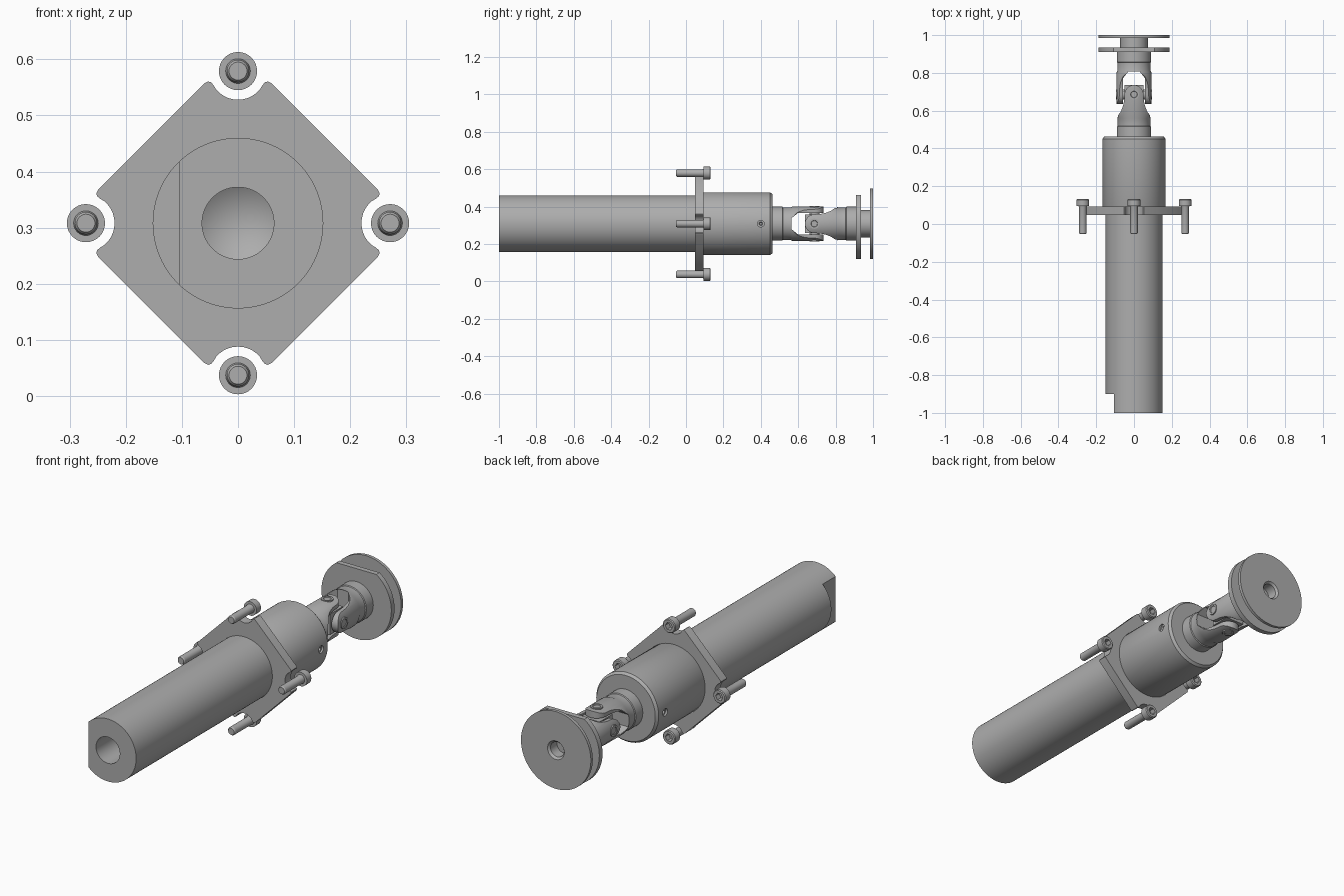
import bpy, bmesh
from math import sin, cos, pi, radians
from mathutils import Matrix, Vector

if "Cube" in bpy.data.objects:
    bpy.data.objects.remove(bpy.data.objects["Cube"], do_unlink=True)

AXIS_Z = 0.308      # height of the shaft axis
JOINT_Y = 0.686     # crossing point of the joint pins
BOLT_R = 0.271      # distance of the screws from the axis

steel = bpy.data.materials.new("steel_grey")
steel.use_nodes = True
grey = (0.42, 0.42, 0.42, 1)
steel.diffuse_color = grey
steel.node_tree.nodes["Principled BSDF"].inputs["Base Color"].default_value = grey
parts = []


def finish(name, bm, keep=True):
    bmesh.ops.recalc_face_normals(bm, faces=bm.faces)
    mesh = bpy.data.meshes.new(name)
    bm.to_mesh(mesh)
    bm.free()
    mesh.materials.append(steel)
    ob = bpy.data.objects.new(name, mesh)
    bpy.context.collection.objects.link(ob)
    if keep:
        parts.append(ob)
    return ob


def lathe(name, profile, segs=64, keep=True):
    """Turn (radius, y) points around the y axis."""
    bm = bmesh.new()
    vs = [bm.verts.new((r, y, 0)) for r, y in profile]
    edges = [bm.edges.new(p) for p in zip(vs, vs[1:])]
    bmesh.ops.spin(bm, geom=vs + edges, cent=(0, 0, 0), axis=(0, 1, 0),
                   angle=2 * pi, steps=segs)
    bmesh.ops.remove_doubles(bm, verts=bm.verts, dist=1e-5)
    return finish(name, bm, keep)


def prism(name, points, put, lo, hi, keep=True):
    """Extrude a flat outline; put(u, v, w) places each point."""
    bm = bmesh.new()
    face = bm.faces.new([bm.verts.new(put(u, v, lo)) for u, v in points])
    ext = bmesh.ops.extrude_face_region(bm, geom=[face])
    shift = Vector(put(0, 0, hi)) - Vector(put(0, 0, lo))
    bmesh.ops.translate(bm, vec=shift,
                        verts=[e for e in ext["geom"] if isinstance(e, bmesh.types.BMVert)])
    return finish(name, bm, keep)


def box(name, size, centre, keep=False):
    bm = bmesh.new()
    bmesh.ops.create_cube(bm, size=1, matrix=Matrix.Translation(centre) @ Matrix.Diagonal((*size, 1)))
    return finish(name, bm, keep)


def carve(ob, cutter, operation="DIFFERENCE"):
    mod = ob.modifiers.new("carve", "BOOLEAN")
    mod.operation, mod.object, mod.solver = operation, cutter, "EXACT"
    bpy.context.view_layer.update()
    done = ob.evaluated_get(bpy.context.evaluated_depsgraph_get())
    mesh = bpy.data.meshes.new_from_object(done)
    ob.modifiers.clear()
    ob.data = mesh
    bpy.data.objects.remove(cutter, do_unlink=True)


# Main tube with drilled front bore and a flat at the front end
tube = lathe("main_tube", [(0, -0.67), (0.064, -0.71), (0.064, -1), (0.152, -1),
                           (0.152, 0.06), (0, 0.06)], 96)
carve(tube, box("flat_cutter", (0.1, 0.2, 0.5), (-0.155, -1, 0)))

# Housing with a set screw hole on each side
housing = lathe("housing", [(0, 0.05), (0.15, 0.05), (0.168, 0.09), (0.168, 0.45),
                            (0.158, 0.462), (0, 0.462)], 96)
for side in (-1, 1):
    hole = lathe("hole_cutter", [(0, -0.03), (0.018, -0.03), (0.018, 0.03), (0, 0.03)], 24, False)
    hole.matrix_world = Matrix.Translation((side * 0.168, 0.4, 0)) @ Matrix.Rotation(pi / 2, 4, "Z")
    carve(housing, hole)
    screw = lathe("set_screw", [(0, -0.01), (0.006, -0.01), (0.01, 0), (0.018, 0), (0.018, -0.02), (0, -0.02)], 24)
    screw.matrix_world = Matrix.Translation((side * 0.158, 0.4, 0)) @ Matrix.Rotation(-side * pi / 2, 4, "Z")

# Diamond flange with a rounded notch at each corner
notch = [(0.051 * sin(radians(a)), BOLT_R - 0.051 * cos(radians(a))) for a in range(-50, 51, 10)]
tip = [(0.043, 0.245), (0.048, 0.251), (0.053, 0.2525), (0.060, 0.249)]
corner = [(-x, z) for x, z in reversed(tip)] + notch + tip
outline = []
for k in range(4):
    c, s = cos(k * pi / 2), sin(k * pi / 2)
    outline += [(x * c + z * s, z * c - x * s) for x, z in corner]
prism("diamond_flange", outline, lambda u, v, w: (u, w, v), 0.047, 0.093)

# Four socket head screws
for k, word in enumerate(("top", "left", "bottom", "right")):
    bolt = lathe(word + "_screw", [(0, -0.053), (0.016, -0.053), (0.020, -0.047), (0.020, 0.088),
                                   (0.022, 0.094), (0.034, 0.094), (0.034, 0.128),
                                   (0.030, 0.132), (0, 0.132)], 32)
    carve(bolt, lathe("socket_cutter", [(0, 0.105), (0.019, 0.105), (0.019, 0.15), (0, 0.15)], 6, False))
    a = k * pi / 2
    bolt.location = (BOLT_R * sin(a), 0, BOLT_R * cos(a))

# Universal joint yokes: turned body, trimmed to ears, slotted between them
REACH = 0.226


def yoke(name):
    body = lathe(name, [(0, 0), (0.091, 0), (0.091, 0.055), (0.087, 0.058), (0.087, 0.098),
                        (0.092, 0.11), (0.092, 0.3), (0, 0.3)])
    half = [(0.11, -0.02), (0.11, 0.105), (0.088, 0.11), (0.07, 0.135), (0.058, 0.165), (0.052, 0.195)]
    arc = [(0.05 * cos(radians(a)), REACH + 0.05 * sin(radians(a))) for a in range(0, 181, 12)]
    shape = half + arc + [(-x, y) for x, y in reversed(half)]
    carve(body, prism("ear_cutter", shape, lambda u, v, w: (u, v, w), -0.2, 0.2, False), "INTERSECT")
    slot = [(-0.03, 0.105), (0.03, 0.105), (0.058, 0.14), (0.058, 0.4), (-0.058, 0.4), (-0.058, 0.14)]
    carve(body, prism("slot_cutter", slot, lambda u, v, w: (w, v, u), -0.2, 0.2, False))
    return body


yoke("front_yoke").location.y = JOINT_Y - REACH
rear = yoke("rear_yoke")
rear.matrix_world = (Matrix.Translation((0, JOINT_Y + REACH, 0)) @ Matrix.Rotation(pi, 4, "Z")
                     @ Matrix.Rotation(pi / 2, 4, "Y"))

# Joint block and crossing pins
box("joint_block", (0.1, 0.1, 0.1), (0, JOINT_Y, 0), True)
for word, axis in (("upright_pin", "X"), ("cross_pin", "Z")):
    pin = lathe(word, [(0, -0.092), (0.016, -0.092), (0.018, -0.095), (0.027, -0.095), (0.027, 0.095),
                       (0.018, 0.095), (0.016, 0.092), (0, 0.092)], 32)
    pin.matrix_world = Matrix.Translation((0, JOINT_Y, 0)) @ Matrix.Rotation(pi / 2, 4, axis)

# Rear coupling: flat-topped plate, then hub and end disc with a bore
plate = lathe("flat_topped_plate", [(0, 0.91), (0.188, 0.91), (0.188, 0.935), (0, 0.935)], 96)
carve(plate, box("top_cutter", (0.5, 0.2, 0.1), (0, 0.92, 0.204)))
lathe("end_disc", [(0, 0.93), (0.073, 0.93), (0.073, 0.985), (0.188, 0.985), (0.188, 1),
                   (0.045, 1), (0.036, 0.99), (0.036, 0.94), (0, 0.94)], 96)

# Lift onto the ground and shade
for ob in bpy.context.selected_objects:
    ob.select_set(False)
for ob in parts:
    ob.matrix_world = Matrix.Translation((0, 0, AXIS_Z)) @ ob.matrix_basis
    ob.select_set(True)
bpy.context.view_layer.objects.active = parts[0]
bpy.ops.object.shade_smooth_by_angle(angle=radians(30))
